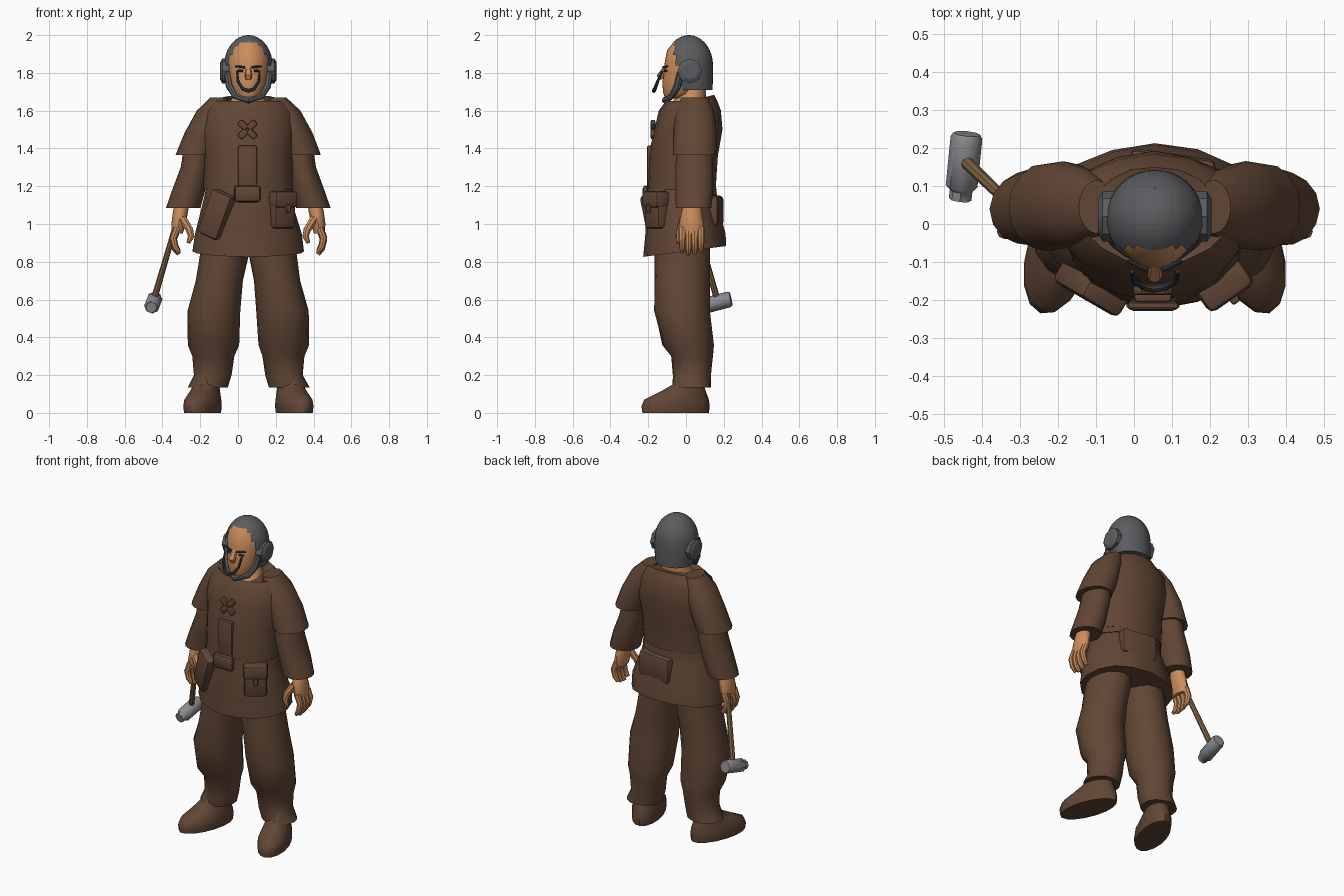
import bpy, bmesh, math, random
from mathutils import Matrix, Vector

random.seed(4)
if "Cube" in bpy.data.objects:
    bpy.data.objects.remove(bpy.data.objects["Cube"], do_unlink=True)

MID = 0.055   # the body's own centre line
parts = []


def material(name, red, green, blue):
    mat = bpy.data.materials.new(name)
    mat.use_nodes = True
    mat.diffuse_color = (red, green, blue, 1)
    shader = next(n for n in mat.node_tree.nodes if n.type == 'BSDF_PRINCIPLED')
    shader.inputs["Base Color"].default_value = (red, green, blue, 1)
    return mat


cloth = material("brown cloth", .12, .062, .036)
skin = material("tan skin", .6, .27, .11)
wool = material("dark grey wool", .105, .108, .115)
hair = material("charcoal hair", .04, .042, .048)
wood = material("handle wood", .23, .13, .06)
steel = material("grey steel", .26, .26, .28)


def finish(name, bm, mat):
    """Turn a bmesh into a named object of one colour."""
    bmesh.ops.recalc_face_normals(bm, faces=bm.faces)
    mesh = bpy.data.meshes.new(name)
    bm.to_mesh(mesh)
    bm.free()
    obj = bpy.data.objects.new(name, mesh)
    mesh.materials.append(mat)
    bpy.context.collection.objects.link(obj)
    parts.append(obj)
    return obj


def loft(rings, side=1, sides=16, tilt=(0, 0), wobble=0.0, caps=True):
    """Skin oval rings (x, y, z, rx, ry); tilt leans first and last ring."""
    bm = bmesh.new()
    loops = []
    for i, (x, y, z, rx, ry) in enumerate(rings):
        lean = tilt[0] if i == 0 else tilt[1] if i == len(rings) - 1 else 0
        loop = []
        for k in range(sides):
            a = math.tau * k / sides
            r = 1 + random.uniform(-wobble, wobble)
            dy = ry * r * math.sin(a)
            px = x + rx * r * math.cos(a)
            loop.append(bm.verts.new((MID + side * px, y + dy, z + lean * dy)))
        loops.append(loop)
    for low, high in zip(loops, loops[1:]):
        for k in range(sides):
            n = (k + 1) % sides
            bm.faces.new((low[k], low[n], high[n], high[k]))
    if caps:
        bm.faces.new(loops[0])
        bm.faces.new(loops[-1])
    return bm


def tube(name, points, radii, mat):
    """Round rod through points with a radius at each."""
    curve = bpy.data.curves.new(name, 'CURVE')
    curve.dimensions = '3D'
    curve.bevel_depth = 1
    curve.bevel_resolution = 2
    curve.use_fill_caps = True
    line = curve.splines.new('POLY')
    line.points.add(len(points) - 1)
    for p, co, r in zip(line.points, points, radii):
        p.co = (*co, 1)
        p.radius = r
    obj = bpy.data.objects.new(name, curve)
    bpy.context.collection.objects.link(obj)
    mesh = bpy.data.meshes.new_from_object(
        obj.evaluated_get(bpy.context.evaluated_depsgraph_get()))
    bpy.data.objects.remove(obj, do_unlink=True)
    bm = bmesh.new()
    bm.from_mesh(mesh)
    bpy.data.meshes.remove(mesh)
    finish(name, bm, mat)


def block(name, centre, size, turn=0, lean=0, bevel=.02, mat=cloth):
    """Rounded box, leaned sideways and then turned about z (degrees)."""
    bm = bmesh.new()
    bmesh.ops.create_cube(bm, size=1)
    bmesh.ops.scale(bm, vec=size, verts=bm.verts)
    bmesh.ops.bevel(bm, geom=bm.edges[:], offset=bevel, segments=2,
                    profile=.5, affect='EDGES')
    spin = (Matrix.Rotation(math.radians(turn), 4, 'Z')
            @ Matrix.Rotation(math.radians(lean), 4, 'Y'))
    bm.transform(Matrix.Translation(centre) @ spin)
    finish(name, bm, mat)


# Tunic, its skirt and belt
finish("tunic", loft([
    (0, -.025, 1.18, .235, .185), (0, -.015, 1.36, .235, .185),
    (0, .01, 1.5, .255, .18), (0, .02, 1.6, .24, .165),
    (0, .03, 1.65, .2, .135), (0, .035, 1.655, .165, .115)],
    tilt=(0, .25), wobble=.02), cloth)
finish("skirt", loft([
    (0, -.005, .855, .3, .22), (0, -.005, .95, .285, .212),
    (0, -.02, 1.1, .24, .19), (0, -.025, 1.21, .215, .175)],
    tilt=(.13, 0), wobble=.02), cloth)
finish("belt", loft([
    (0, -.025, 1.14, .235, .19), (0, -.025, 1.19, .225, .185)]), cloth)
block("belt_buckle", (.05, -.215, 1.16), (.14, .03, .09))
block("tunic_placket", (.05, -.192, 1.29), (.1, .03, .25), bevel=.01)

# Chest bow
for k in range(4):
    angle = 45 + 90 * k
    out = Vector((math.cos(math.radians(angle)), 0, math.sin(math.radians(angle))))
    block("bow_loop", Vector((.05, -.175, 1.5)) + out * .033,
          (.055, .025, .035), lean=-angle, bevel=.008)

# Hip pouches
block("left_pouch", (.228, -.15, 1.075), (.135, .09, .2), turn=35)
block("left_pouch_flap", (.236, -.16, 1.13), (.145, .09, .09), turn=35)
block("left_pouch_clasp", (.266, -.2, 1.08), (.025, .02, .045), turn=35, bevel=.006)
block("right_pouch", (-.11, -.165, 1.05), (.13, .08, .25), turn=-30, lean=22)
block("back_pouch", (.1, .15, 1.07), (.23, .07, .16), turn=-8)

# Neck and head
finish("neck", loft([
    (0, .0, 1.55, .13, .11), (0, .01, 1.63, .105, .095),
    (0, .03, 1.68, .08, .075), (0, .04, 1.75, .075, .07)]), skin)
finish("head", loft([
    (0, -.06, 1.665, .045, .05), (0, -.035, 1.69, .075, .085),
    (0, -.01, 1.74, .095, .115), (0, 0, 1.8, .105, .12),
    (0, .005, 1.86, .11, .117), (0, .01, 1.92, .1, .11),
    (0, .015, 1.965, .07, .08)], sides=20), skin)
tube("nose", [(MID, -.1, 1.84), (MID, -.135, 1.785), (MID, -.13, 1.765)],
     (.01, .02, .014), skin)

# Face hair: U-shaped moustache, brows, eyes, and a beard along the jaw
tube("moustache", [(MID + x, y, z) for x, y, z in (
    (-.06, -.125, 1.81), (-.055, -.15, 1.755), (-.03, -.165, 1.715),
    (0, -.17, 1.705),
    (.03, -.165, 1.715), (.055, -.15, 1.755), (.06, -.125, 1.81))],
    (.005, .008, .01, .011, .01, .008, .005), hair)
for side, label in ((-1, "right"), (1, "left")):
    tube(label + "_brow", [(MID + side * .02, -.12, 1.83),
                           (MID + side * .07, -.098, 1.835)], (.007, .005), hair)
    tube(label + "_eye", [(MID + side * .03, -.114, 1.812),
                          (MID + side * .058, -.102, 1.81)], (.007, .006), hair)
tube("jaw_beard", [(MID + x, y, z) for x, y, z in (
    (-.112, -.03, 1.8), (-.1, -.045, 1.73), (-.07, -.075, 1.675),
    (0, -.11, 1.655),
    (.07, -.075, 1.675), (.1, -.045, 1.73), (.112, -.03, 1.8))],
    (.018, .02, .015, .018, .015, .02, .018), wool)

# Cap with an arched face opening, and ear muffs
rings = [(0, .04, 1.71, .112, .1), (0, .028, 1.77, .124, .115)]
for k in range(10):
    a = math.radians(9.8 * k)
    rings.append((0, .015, 1.84 + .16 * math.sin(a),
                  .128 * math.cos(a), .128 * math.cos(a)))
cap = loft(rings, sides=32)
opening = []
for f in cap.faces:
    c = f.calc_center_median()
    arch = ((c.x - MID) / .112) ** 2 + ((c.z - 1.8) / .165) ** 2
    if c.y < -.025 and (arch < 1 or c.z < 1.8):
        opening.append(f)
bmesh.ops.delete(cap, geom=opening, context='FACES')
finish("cap", cap, wool)
for side, label in ((-1, "right"), (1, "left")):
    tube(label + "_ear_muff", [(MID + side * x, .02, 1.81) for x in (.1, .138, .15)],
         (.066, .066, .045), wool)

# Limbs, the same on both sides
for side, label in ((-1, "right"), (1, "left")):
    finish(label + "_short_sleeve", loft([
        (.285, .045, 1.365, .1, .115), (.24, .05, 1.48, .1, .115),
        (.19, .045, 1.6, .085, .1), (.155, .045, 1.67, .045, .07)],
        side, wobble=.02), cloth)
    finish(label + "_long_sleeve", loft([
        (.345, .04, 1.085, .09, .095), (.315, .045, 1.18, .088, .103),
        (.28, .045, 1.3, .078, .103), (.265, .045, 1.42, .075, .09)],
        side, sides=14, wobble=.02), cloth)
    finish(label + "_palm", loft([
        (.375, .03, .95, .028, .058), (.37, .03, 1, .038, .065),
        (.36, .03, 1.06, .04, .055), (.35, .035, 1.12, .038, .045)],
        side, sides=12), skin)
    for k in range(4):
        y = -.02 + .033 * k
        drop = .012 * abs(k - 1.3)
        tube(label + "_finger", [
            (MID + side * .377, y, .98), (MID + side * .398, y, .91 + drop),
            (MID + side * .388, y, .865 + drop), (MID + side * .368, y, .835 + drop)],
            (.02, .019, .017, .011), skin)
    tube(label + "_thumb", [
        (MID + side * .35, -.01, 1.03), (MID + side * .312, -.03, .97),
        (MID + side * .303, -.035, .935), (MID + side * .318, -.04, .9)],
        (.024, .021, .018, .01), skin)

    finish(label + "_trouser_leg", loft([
        (.215, .03, .135, .108, .1), (.19, .03, .2, .1, .1),
        (.185, .03, .3, .11, .11), (.185, .012, .36, .135, .135),
        (.182, -.02, .54, .14, .145), (.152, -.02, .7, .125, .145),
        (.125, -.02, .85, .128, .145), (.11, -.02, 1, .11, .14)],
        side, wobble=.025), cloth)
    shoe = loft([
        (0, 0, 0, .085, .185), (0, 0, .035, .09, .19), (0, .005, .07, .087, .18),
        (0, .04, .11, .075, .13), (0, .07, .15, .065, .085),
        (0, .08, .24, .06, .065)], side)
    shoe.transform(Matrix.Translation((MID + side * .243, -.055, 0))
                   @ Matrix.Rotation(math.radians(18 * side), 4, 'Z')
                   @ Matrix.Translation((-MID, 0, 0)))
    finish(label + "_shoe", shoe, cloth)

# Hammer held in the right hand
tube("hammer_handle", [(-.325, .05, 1.01), (-.445, .165, .6)], (.014, .017), wood)
tube("hammer_head", [(-.441, .238, .603), (-.442, .228, .601), (-.455, .1, .567),
                     (-.456, .088, .564), (-.459, .065, .558)],
     (.036, .042, .042, .03, .03), steel)

# Smooth shading that keeps hems and corners crisp
bpy.ops.object.select_all(action='DESELECT')
for obj in parts:
    obj.select_set(True)
bpy.context.view_layer.objects.active = parts[0]
bpy.ops.object.shade_smooth_by_angle(angle=math.radians(42))
